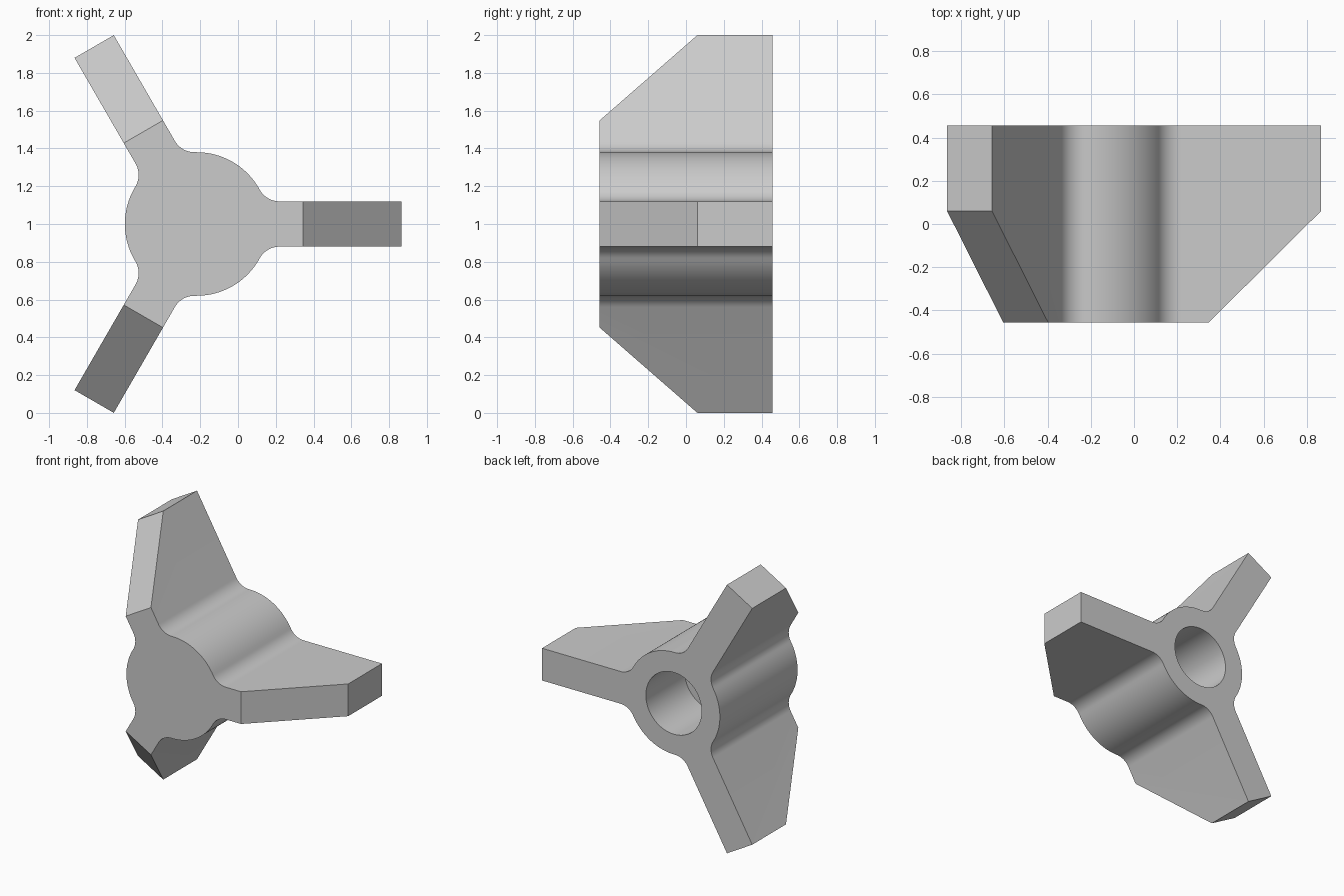
import bpy, bmesh
from math import sin, cos, atan2, sqrt, radians, pi
from mathutils import Vector

cube = bpy.data.objects.get("Cube")
if cube:
    bpy.data.objects.remove(cube, do_unlink=True)

# Dimensions
CENTER = Vector((-0.219, 0, 1.0))
HALF_DEPTH = 0.457
REACH, HALF_WIDTH = 1.085, 0.12       # arm length from hub axis, half thickness
HUB, FILLET, BORE = 0.38, 0.12, 0.23  # radii
CHAMFER_IN, CHAMFER_Y = 0.564, 0.06   # where the sloped arm edge starts and ends

grey = bpy.data.materials.new("grey")
grey.use_nodes = True
colour = (0.6, 0.6, 0.6, 1)
grey.diffuse_color = colour
grey.node_tree.nodes["Principled BSDF"].inputs["Base Color"].default_value = colour


def arc(cx, cz, radius, start, end, steps):
    return [(cx + radius * cos(start + (end - start) * i / steps),
             cz + radius * sin(start + (end - start) * i / steps))
            for i in range(steps + 1)]


def make_object(name, bm):
    bmesh.ops.recalc_face_normals(bm, faces=bm.faces)
    mesh = bpy.data.meshes.new(name)
    bm.to_mesh(mesh)
    bm.free()
    mesh.materials.append(grey)
    obj = bpy.data.objects.new(name, mesh)
    bpy.context.collection.objects.link(obj)
    return obj


def prism(points, y0, y1):
    bm = bmesh.new()
    face = bm.faces.new([bm.verts.new(CENTER + Vector((x, y0, z))) for x, z in points])
    new = bmesh.ops.extrude_face_region(bm, geom=[face])["geom"]
    bmesh.ops.translate(bm, vec=(0, y1 - y0, 0),
                        verts=[g for g in new if isinstance(g, bmesh.types.BMVert)])
    return bm


# One third of the outline: fillet, arm, fillet, hub arc
side = HALF_WIDTH + FILLET
along = sqrt((HUB + FILLET) ** 2 - side ** 2)
touch = atan2(side, along)
sector = arc(along, -side, FILLET, pi - touch, pi / 2, 12)
sector += [(REACH, -HALF_WIDTH), (REACH, HALF_WIDTH)]
sector += arc(along, side, FILLET, 1.5 * pi, pi + touch, 12)
sector += arc(0, 0, HUB, touch, 2 * pi / 3 - touch, 20)[1:-1]

turns = [k * 2 * pi / 3 for k in range(3)]
outline = [(x * cos(a) - z * sin(a), x * sin(a) + z * cos(a))
           for a in turns for x, z in sector]
body = prism(outline, -HALF_DEPTH, HALF_DEPTH)

# Slope the front outer corner of each arm
rise, run = CHAMFER_Y + HALF_DEPTH, REACH - CHAMFER_IN
for a in turns:
    radial = Vector((cos(a), 0, sin(a)))
    cut = bmesh.ops.bisect_plane(
        body, geom=body.verts[:] + body.edges[:] + body.faces[:], dist=1e-5,
        plane_co=CENTER + radial * CHAMFER_IN + Vector((0, -HALF_DEPTH, 0)),
        plane_no=radial * rise + Vector((0, -run, 0)), clear_outer=True)
    edges = [g for g in cut["geom_cut"] if isinstance(g, bmesh.types.BMEdge)]
    bmesh.ops.holes_fill(body, edges=edges, sides=0)
hub = make_object("three_arm_hub", body)

# Blind bore from the back
circle = arc(0, 0, BORE, 0, 2 * pi, 64)[:-1]
cutter = make_object("bore_cutter", prism(circle, 0.0, HALF_DEPTH + 0.1))
cutter.hide_render = True
bore = hub.modifiers.new("bore", "BOOLEAN")
bore.operation = "DIFFERENCE"
bore.solver = "EXACT"
bore.object = cutter

bpy.ops.object.select_all(action="DESELECT")
hub.select_set(True)
bpy.context.view_layer.objects.active = hub
bpy.ops.object.modifier_apply(modifier="bore")
bpy.data.objects.remove(cutter, do_unlink=True)
bpy.ops.object.shade_smooth_by_angle(angle=radians(30))
